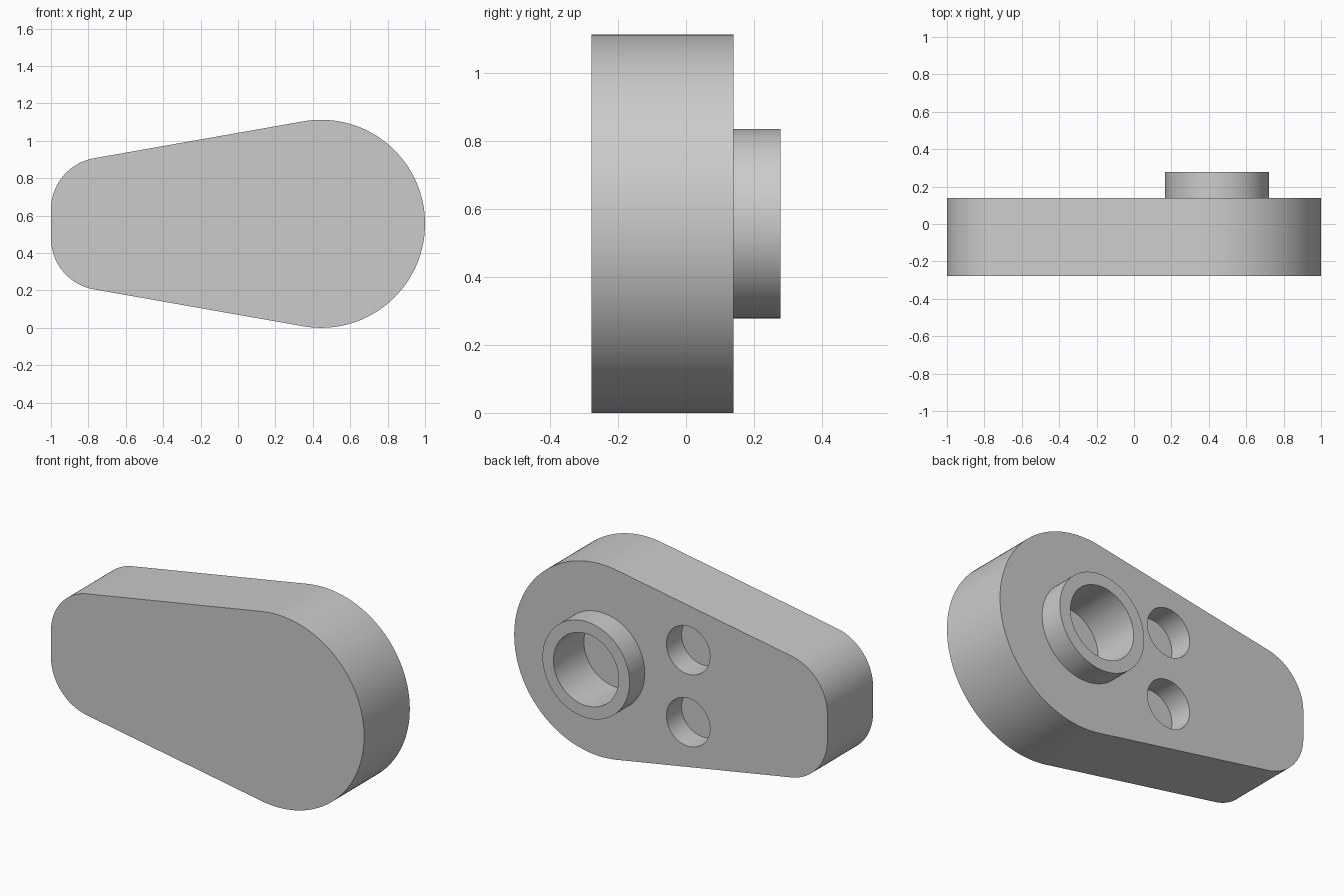
import bpy
import bmesh
from math import sin, cos, pi, radians

if "Cube" in bpy.data.objects:
    bpy.data.objects.remove(bpy.data.objects["Cube"], do_unlink=True)

MID_Z = 0.556
BIG_X, BIG_R = 0.444, 0.556
TAPER = radians(10)
CORNER_R = 0.278
FRONT, BACK, FLOOR = -0.278, 0.139, 0.0

grey = bpy.data.materials.new("light grey")
grey.use_nodes = True
colour = (0.6, 0.6, 0.6, 1)
grey.diffuse_color = colour
grey.node_tree.nodes["Principled BSDF"].inputs["Base Color"].default_value = colour


def arc(cx, cz, r, start, end, steps):
    return [(cx + r * cos(start + (end - start) * i / steps),
             cz + r * sin(start + (end - start) * i / steps)) for i in range(steps + 1)]


def prism(name, outline, y0, y1):
    """Extrude an x-z outline from y0 to y1."""
    bm = bmesh.new()
    face = bm.faces.new([bm.verts.new((x, y0, z)) for x, z in outline])
    new = bmesh.ops.extrude_face_region(bm, geom=[face])["geom"]
    verts = [v for v in new if isinstance(v, bmesh.types.BMVert)]
    bmesh.ops.translate(bm, verts=verts, vec=(0, y1 - y0, 0))
    bmesh.ops.recalc_face_normals(bm, faces=bm.faces)
    mesh = bpy.data.meshes.new(name)
    bm.to_mesh(mesh)
    bm.free()
    mesh.materials.append(grey)
    obj = bpy.data.objects.new(name, mesh)
    bpy.context.collection.objects.link(obj)
    return obj


def cylinder(name, x, z, r, y0, y1, sides=96):
    return prism(name, arc(x, z, r, 0, 2 * pi, sides)[:-1], y0, y1)


def combine(target, tool, operation):
    mod = target.modifiers.new(operation.lower(), "BOOLEAN")
    mod.object = tool
    mod.operation = operation
    mod.solver = "EXACT"
    bpy.context.view_layer.objects.active = target
    bpy.ops.object.modifier_apply(modifier=mod.name)
    bpy.data.objects.remove(tool, do_unlink=True)


# Tapered plate outline: large round end, two rounded corners at the narrow end
tangent = pi / 2 + TAPER
corner_x = -1 + CORNER_R
corner_dz = (BIG_R - CORNER_R - (BIG_X - corner_x) * sin(TAPER)) / cos(TAPER)
outline = (arc(BIG_X, MID_Z, BIG_R, -tangent, tangent, 80)
           + arc(corner_x, MID_Z + corner_dz, CORNER_R, tangent, pi, 24)
           + arc(corner_x, MID_Z - corner_dz, CORNER_R, pi, 2 * pi - tangent, 24))
arm = prism("tapered_arm", outline, FRONT, BACK)

# Raised ring on the back with a blind bore
combine(arm, cylinder("boss", BIG_X, MID_Z, 0.278, 0.05, 0.278), "UNION")
combine(arm, cylinder("bore", BIG_X, MID_Z, 0.208, FLOOR, 0.4), "DIFFERENCE")

# Pair of small blind holes
for side in (-1, 1):
    hole = cylinder("hole", -0.111, MID_Z + side * 0.208, 0.139, FLOOR, 0.3, 64)
    combine(arm, hole, "DIFFERENCE")

# Smooth walls with sharp rims
bpy.ops.object.select_all(action="DESELECT")
arm.select_set(True)
bpy.context.view_layer.objects.active = arm
bpy.ops.object.shade_smooth_by_angle(angle=radians(30))
